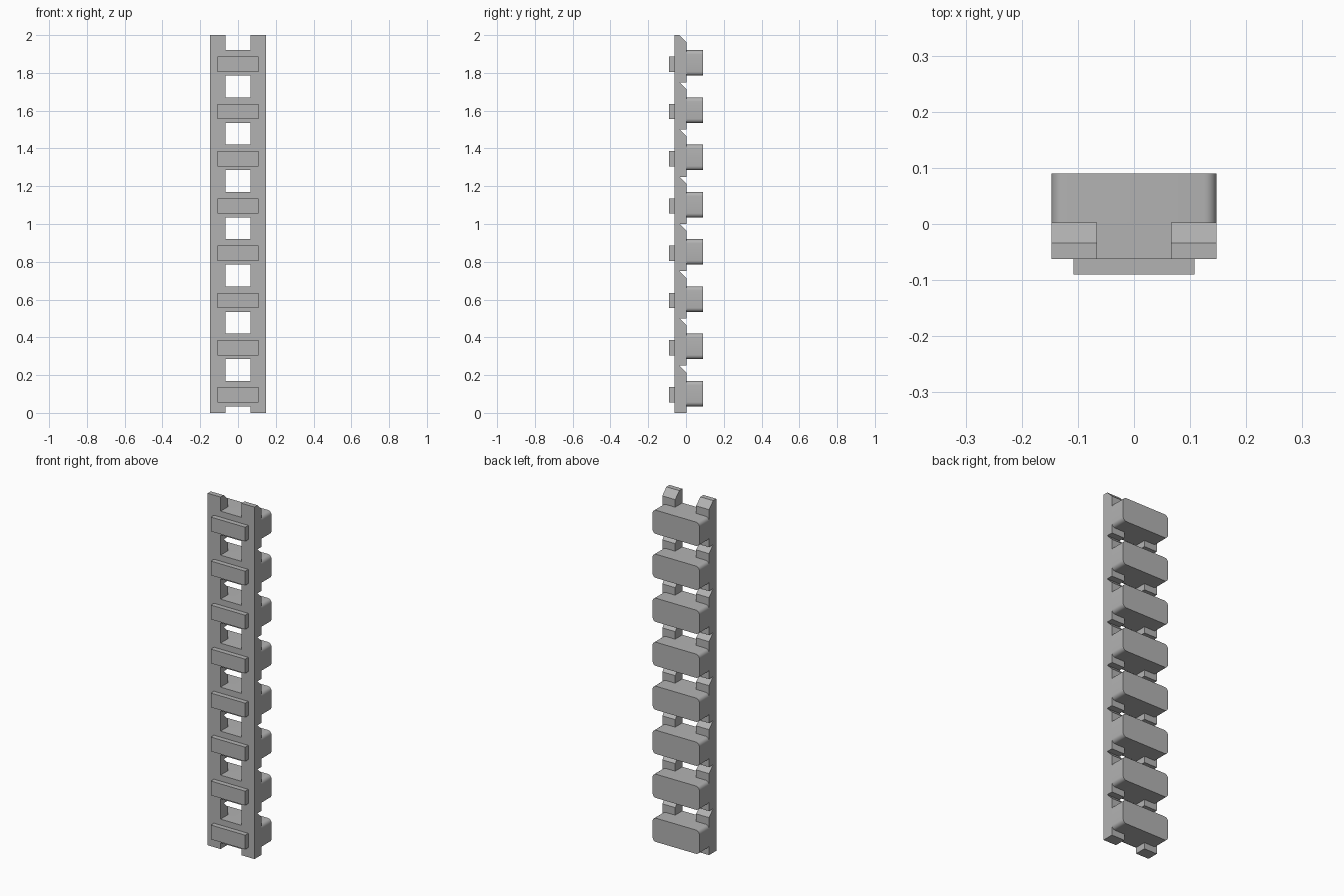
import bpy, bmesh, math

cube = bpy.data.objects.get("Cube")
if cube:
    bpy.data.objects.remove(cube, do_unlink=True)

COUNT, PITCH = 8, 0.25
HALF, INNER = 0.147, 0.066                  # rail outer and inner x
FRONT, BACK, LIP = -0.062, 0.003, -0.034    # rail depth and chamfer start

grey = bpy.data.materials.new("plain grey")
grey.use_nodes = True
colour = (0.45, 0.45, 0.45, 1)
grey.diffuse_color = colour
grey.node_tree.nodes["Principled BSDF"].inputs["Base Color"].default_value = colour


def finish(name, bm):
    bmesh.ops.recalc_face_normals(bm, faces=bm.faces)
    mesh = bpy.data.meshes.new(name)
    bm.to_mesh(mesh)
    bm.free()
    mesh.materials.append(grey)
    obj = bpy.data.objects.new(name, mesh)
    bpy.context.collection.objects.link(obj)
    return obj


def box(name, half_x, y0, y1, z0, z1, radius=0):
    bm = bmesh.new()
    bmesh.ops.create_cube(bm, size=1)
    for v in bm.verts:
        v.co = (v.co.x * 2 * half_x,
                y0 if v.co.y < 0 else y1,
                z0 if v.co.z < 0 else z1)
    if radius:
        # round only the edges that run front to back
        edges = [e for e in bm.edges
                 if abs(e.verts[0].co.y - e.verts[1].co.y) > 0.01]
        bmesh.ops.bevel(bm, geom=edges, offset=radius, segments=6,
                        profile=0.5, affect='EDGES')
    return finish(name, bm)


# Side rails: a saw-toothed side profile extruded across x
profile = [(FRONT, COUNT * PITCH), (FRONT, 0)]
for i in range(COUNT):
    top = (i + 1) * PITCH
    profile += [(BACK, i * PITCH), (BACK, top - (BACK - LIP)), (LIP, top)]

for side, name in ((-1, "right_rail"), (1, "left_rail")):
    bm = bmesh.new()
    face = bm.faces.new([bm.verts.new((side * INNER, y, z)) for y, z in profile])
    out = bmesh.ops.extrude_face_region(bm, geom=[face])
    for v in out["geom"]:
        if isinstance(v, bmesh.types.BMVert):
            v.co.x = side * HALF
    finish(name, bm)

# Repeating rungs: web between rails, rounded rear block, front pad
for i in range(COUNT):
    z = i * PITCH
    box(f"crossbar_{i + 1}", INNER, FRONT, BACK, z + 0.035, z + 0.17)
    block = box(f"rear_block_{i + 1}", HALF, BACK, 0.09, z + 0.035, z + 0.17, 0.022)
    box(f"front_pad_{i + 1}", 0.108, -0.09, FRONT, z + 0.055, z + 0.136)
    bpy.ops.object.select_all(action='DESELECT')
    block.select_set(True)
    bpy.context.view_layer.objects.active = block
    bpy.ops.object.shade_smooth_by_angle(angle=math.radians(30))
